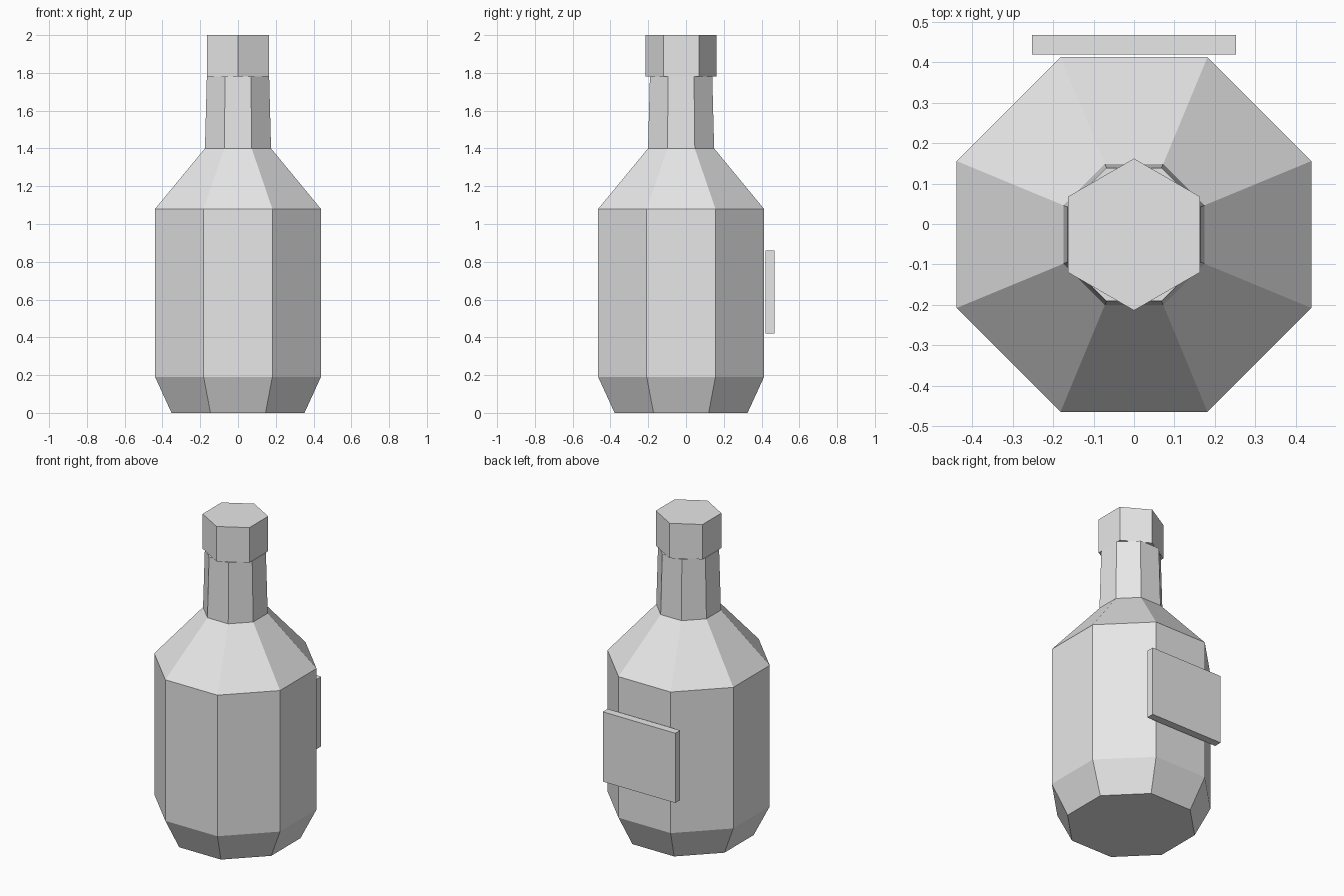
import bpy, bmesh, math

if "Cube" in bpy.data.objects:
    bpy.data.objects.remove(bpy.data.objects["Cube"])

CENTRE_Y = -0.026

grey = bpy.data.materials.new("light grey")
grey.diffuse_color = (0.8, 0.8, 0.8, 1)
grey.use_nodes = True
grey.node_tree.nodes["Principled BSDF"].inputs["Base Color"].default_value = grey.diffuse_color


def lathe(name, sides, turn, rings):
    """Closed faceted solid from (radius, height) rings."""
    bm = bmesh.new()
    loops = []
    for r, z in rings:
        angles = [turn + 2 * math.pi * i / sides for i in range(sides)]
        loops.append([bm.verts.new((r * math.cos(a), CENTRE_Y + r * math.sin(a), z))
                      for a in angles])
    for low, high in zip(loops, loops[1:]):
        for i in range(sides):
            j = (i + 1) % sides
            bm.faces.new((low[i], low[j], high[j], high[i]))
    bm.faces.new(loops[0][::-1])
    bm.faces.new(loops[-1])
    mesh = bpy.data.meshes.new(name)
    bm.to_mesh(mesh)
    bm.free()
    mesh.materials.append(grey)
    obj = bpy.data.objects.new(name, mesh)
    bpy.context.collection.objects.link(obj)
    return obj


# Eight-sided bottle: base, body, shoulder and neck (half widths across flats)
flat = 1 / math.cos(math.pi / 8)
profile = [(0.352, 0), (0.439, 0.19), (0.439, 1.08), (0.175, 1.4), (0.165, 1.78)]
lathe("bottle", 8, math.pi / 8, [(w * flat, z) for w, z in profile])

# Six-sided cap with corners pointing front and back
lathe("cap", 6, math.pi / 6, [(0.188, 1.78), (0.188, 2.0)])

# Label plate just behind the body
bpy.ops.mesh.primitive_cube_add(size=1, location=(0, 0.444, 0.64))
label = bpy.context.object
label.name = "label"
label.scale = (0.506, 0.048, 0.44)
label.data.materials.append(grey)
